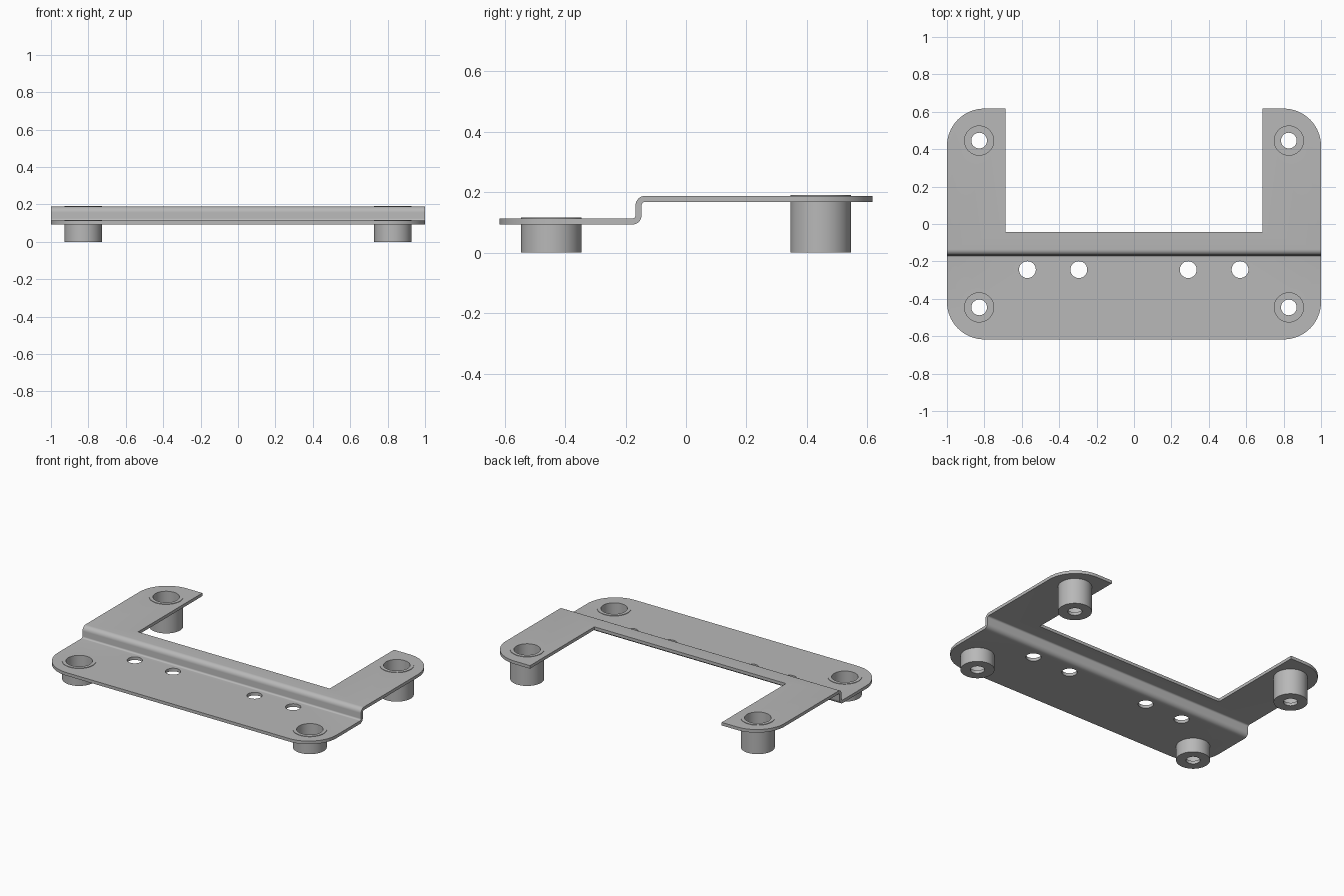
import bpy, bmesh
from math import sin, cos, pi, radians
from mathutils import Vector

cube = bpy.data.objects.get("Cube")
if cube:
    bpy.data.objects.remove(cube, do_unlink=True)

grey = bpy.data.materials.new("grey metal")
grey.use_nodes = True
colour = (0.48, 0.48, 0.48, 1)
grey.diffuse_color = colour
grey.node_tree.nodes["Principled BSDF"].inputs["Base Color"].default_value = colour


def make_object(name, bm):
    bmesh.ops.recalc_face_normals(bm, faces=bm.faces)
    mesh = bpy.data.meshes.new(name)
    bm.to_mesh(mesh)
    bm.free()
    mesh.materials.append(grey)
    obj = bpy.data.objects.new(name, mesh)
    bpy.context.collection.objects.link(obj)
    return obj


def prism(name, points, direction):
    """Extrude a closed outline along a direction."""
    bm = bmesh.new()
    face = bm.faces.new([bm.verts.new(p) for p in points])
    new = bmesh.ops.extrude_face_region(bm, geom=[face])["geom"]
    bmesh.ops.translate(bm, vec=direction, verts=[v for v in new if isinstance(v, bmesh.types.BMVert)])
    return make_object(name, bm)


def arc(cx, cy, r, start, end, steps):
    angles = [radians(start + (end - start) * i / steps) for i in range(steps + 1)]
    return [(cx + r * cos(a), cy + r * sin(a)) for a in angles]


def smooth(obj):
    bpy.ops.object.select_all(action="DESELECT")
    obj.select_set(True)
    bpy.context.view_layer.objects.active = obj
    bpy.ops.object.shade_smooth_by_angle(angle=radians(30))


# Overall sizes
half_y = 0.617
low_bottom, low_top = 0.093, 0.113
high_bottom, high_top = 0.168, 0.188
wall_front, wall_back = -0.167, -0.147
inner, outer = 0.011, 0.031
corner = 0.2
notch_x, notch_y = 0.688, -0.043

# Bent sheet: side profile with a rounded step, swept across the width
profile = [(-half_y, low_bottom)]
profile += arc(wall_back - outer, low_bottom + outer, outer, -90, 0, 8)
profile += arc(wall_back + inner, high_bottom - inner, inner, 180, 90, 8)
profile += [(half_y, high_bottom), (half_y, high_top)]
profile += arc(wall_front + outer, high_top - outer, outer, 90, 180, 8)
profile += arc(wall_front - inner, low_top + inner, inner, 0, -90, 8)
profile += [(-half_y, low_top)]
plate = prism("bracket_plate", [(-1, y, z) for y, z in profile], Vector((2, 0, 0)))

# Plan outline: rounded corners and the open notch at the back
cx, cy = 1 - corner, half_y - corner
outline = arc(-cx, -cy, corner, 180, 270, 16) + arc(cx, -cy, corner, 270, 360, 16)
outline += arc(cx, cy, corner, 0, 90, 16)
outline += [(notch_x, half_y + 0.1), (notch_x, notch_y), (-notch_x, notch_y), (-notch_x, half_y + 0.1)]
outline += arc(-cx, cy, corner, 90, 180, 16)
# keep the arm ends square where they meet the notch
outline = [(x, min(y, half_y)) for x, y in outline]
shape = prism("outline_cutter", [(x, y, -0.5) for x, y in outline], Vector((0, 0, 1)))
cutters = [(shape, "INTERSECT")]

# Screw holes and standoff openings
cup_x, cup_y, cup_r, bore_r, hole_r = 0.828, 0.446, 0.1, 0.078, 0.042
holes = [(x, -0.244, 0.045) for x in (-0.57, -0.295, 0.29, 0.567)]
holes += [(sx * cup_x, sy * cup_y, 0.09) for sx in (-1, 1) for sy in (-1, 1)]
for x, y, r in holes:
    ring = [(px, py, -0.5) for px, py in arc(x, y, r, 0, 360, 40)[:-1]]
    cutters.append((prism("hole_cutter", ring, Vector((0, 0, 1))), "DIFFERENCE"))

for cutter, operation in cutters:
    cutter.hide_render = True
    mod = plate.modifiers.new("cut", "BOOLEAN")
    mod.operation = operation
    mod.solver = "EXACT"
    mod.object = cutter
bpy.context.view_layer.update()
baked = bpy.data.meshes.new_from_object(plate.evaluated_get(bpy.context.evaluated_depsgraph_get()))
plate.modifiers.clear()
plate.data = baked
for cutter, _ in cutters:
    bpy.data.objects.remove(cutter, do_unlink=True)
smooth(plate)


# Standoffs: hollow cups with a drilled floor, the rim just proud of the sheet
def standoff(name, x, y, top, floor=0.02):
    section = [(hole_r, 0), (cup_r, 0), (cup_r, top), (bore_r, top), (bore_r, floor), (hole_r, floor)]
    steps = 48
    bm = bmesh.new()
    rings = [[bm.verts.new((x + r * cos(2 * pi * i / steps), y + r * sin(2 * pi * i / steps), z))
              for r, z in section] for i in range(steps)]
    n = len(section)
    for i in range(steps):
        a, b = rings[i], rings[(i + 1) % steps]
        for j in range(n):
            k = (j + 1) % n
            bm.faces.new((a[j], b[j], b[k], a[k]))
    smooth(make_object(name, bm))


for side, sx in (("left", 1), ("right", -1)):
    standoff("front_standoff_" + side, sx * cup_x, -cup_y, low_top + 0.003)
    standoff("back_standoff_" + side, sx * cup_x, cup_y, high_top + 0.003)
